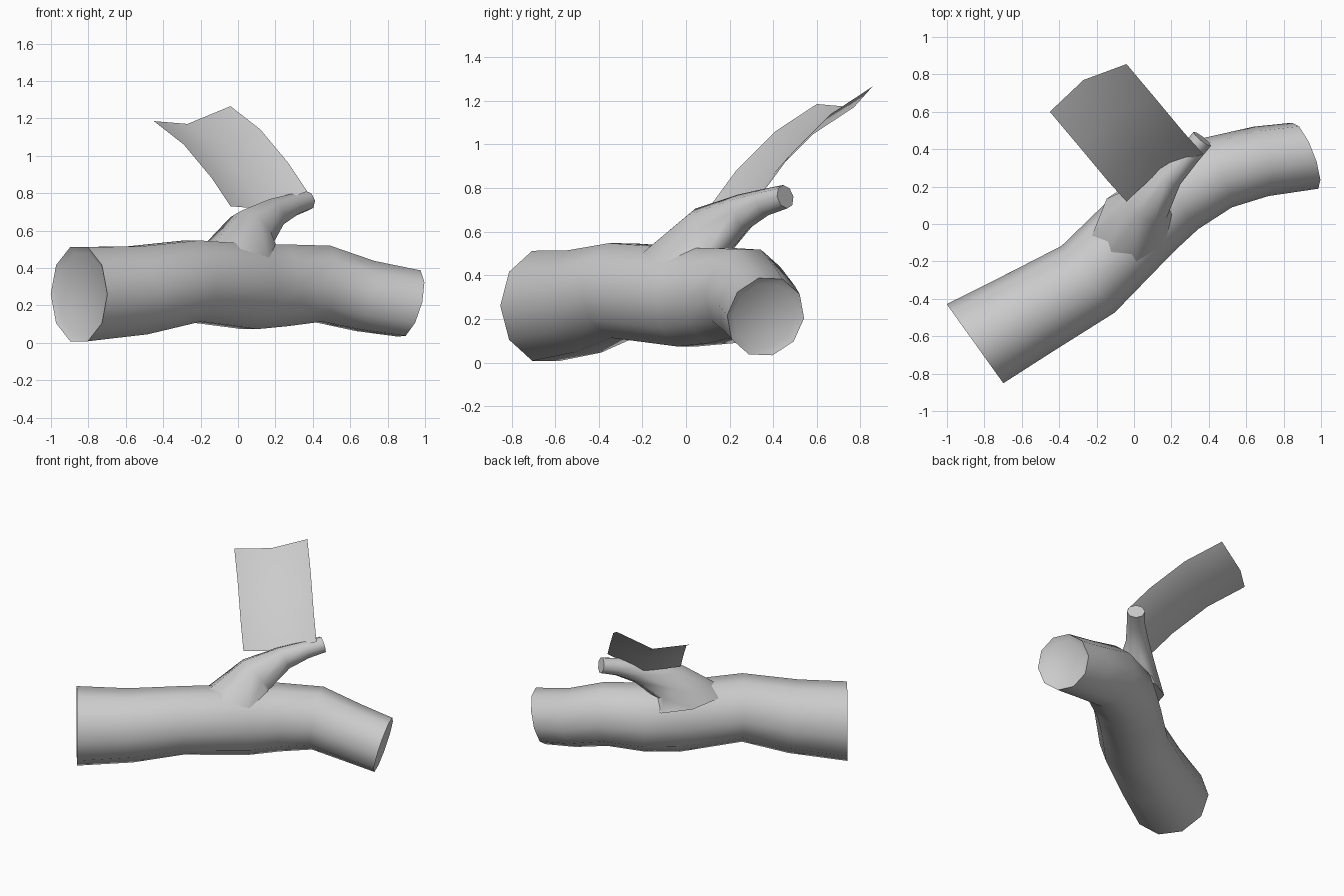
import bpy, bmesh, math
from mathutils import Vector

if "Cube" in bpy.data.objects:
    bpy.data.objects.remove(bpy.data.objects["Cube"], do_unlink=True)

grey = bpy.data.materials.new("pale grey")
grey.use_nodes = True
colour = (0.6, 0.6, 0.6, 1)
grey.diffuse_color = colour
grey.node_tree.nodes["Principled BSDF"].inputs["Base Color"].default_value = colour


def finish(name, bm, angle):
    mesh = bpy.data.meshes.new(name)
    bm.to_mesh(mesh)
    bm.free()
    mesh.materials.append(grey)
    ob = bpy.data.objects.new(name, mesh)
    bpy.context.collection.objects.link(ob)
    bpy.ops.object.select_all(action='DESELECT')
    ob.select_set(True)
    bpy.context.view_layer.objects.active = ob
    bpy.ops.object.shade_smooth_by_angle(angle=math.radians(angle))


def tube(name, rings, sides, first=None, last=None, dish=0.0):
    """Loft rings of (centre, side radius, up radius) and close both ends."""
    bm = bmesh.new()
    pts = [Vector(r[0]) for r in rings]
    loops = []
    for i, (c, ra, rb) in enumerate(rings):
        t = pts[min(i + 1, len(pts) - 1)] - pts[max(i - 1, 0)]
        if i == 0 and first:
            t = Vector(first)
        if i == len(pts) - 1 and last:
            t = Vector(last)
        t.normalize()
        along = (pts[-1] - pts[0]).normalized()
        side = along.cross((0, 0, 1))
        side = (side - t * side.dot(t)).normalized()
        up = side.cross(t)
        angles = [math.tau * k / sides for k in range(sides)]
        loops.append([bm.verts.new(pts[i] + side * ra * math.cos(a) + up * rb * math.sin(a))
                      for a in angles])
    for a, b in zip(loops, loops[1:]):
        for k in range(sides):
            j = (k + 1) % sides
            bm.faces.new((a[k], a[j], b[j], b[k]))
    caps = [bm.faces.new(loops[0][::-1]), bm.faces.new(loops[-1])]
    bmesh.ops.recalc_face_normals(bm, faces=bm.faces[:])
    if dish:
        # shallow dished cut faces
        for cap in caps:
            bmesh.ops.inset_individual(bm, faces=[cap], thickness=dish, depth=-dish * 0.6)
    finish(name, bm, 50)


# Main log, bending and tapering toward one end
tube("log", [
    ((-0.85, -0.64, 0.26), 0.26, 0.265),
    ((-0.54, -0.465, 0.28), 0.24, 0.248),
    ((-0.245, -0.295, 0.33), 0.228, 0.228),
    ((0.065, 0.015, 0.30), 0.22, 0.238),
    ((0.22, 0.155, 0.307), 0.22, 0.23),
    ((0.45, 0.275, 0.315), 0.20, 0.215),
    ((0.68, 0.335, 0.25), 0.19, 0.198),
    ((0.915, 0.365, 0.21), 0.19, 0.19)],
    10, first=(0.81, 0.58, 0), last=(0.9, 0.35, -0.25), dish=0.035)

# Side branch flaring out of the log
tube("branch", [
    ((0.01, 0.01, 0.45), 0.20, 0.28),
    ((0.07, 0.11, 0.595), 0.13, 0.14),
    ((0.19, 0.26, 0.69), 0.075, 0.085),
    ((0.29, 0.365, 0.735), 0.06, 0.062),
    ((0.365, 0.455, 0.76), 0.06, 0.055)],
    8, first=(0.1, 0.1, 1), last=(0.6, 0.75, 0.2))

# Curved leaf, folded along its midrib
edge = [(-0.04, 0.12, 0.73), (-0.14, 0.23, 0.88), (-0.29, 0.41, 1.06), (-0.45, 0.60, 1.185)]
across = [(0, 0, 0), (0.18, 0.17, -0.015), (0.41, 0.255, 0.08)]
bm = bmesh.new()
grid = [[bm.verts.new(Vector(e) + Vector(a)) for a in across] for e in edge]
for r in range(3):
    for c in range(2):
        bm.faces.new((grid[r][c], grid[r][c + 1], grid[r + 1][c + 1], grid[r + 1][c]))
finish("leaf", bm, 60)
